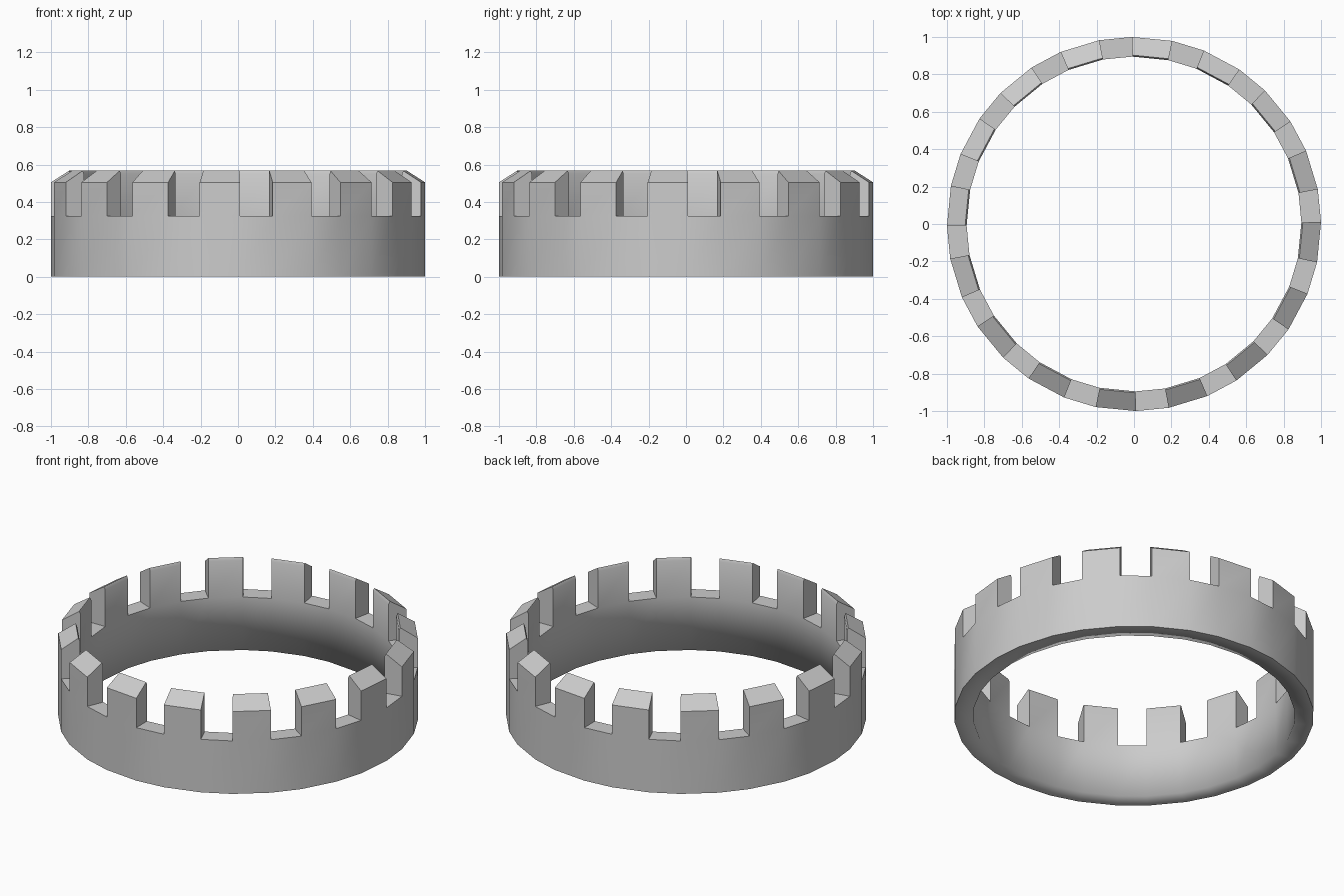
import bpy, bmesh, math

if "Cube" in bpy.data.objects:
    bpy.data.objects.remove(bpy.data.objects["Cube"])

N = 16                       # merlons around the ring
PITCH = 2 * math.pi / N
HALF = math.radians(6.2)     # half the angle covered by one merlon
R_OUT, R_IN, R_PEAK = 1.0, 0.895, 0.903
Z_FLOOR, Z_OUT, Z_IN, Z_PEAK = 0.325, 0.505, 0.55, 0.567

bm = bmesh.new()


def point(r, a, z):
    return bm.verts.new((r * math.cos(a), r * math.sin(a), z))


# Angles of the wall corners: start and end of each merlon
angles = []
for k in range(N):
    c = math.radians(-5.625) + k * PITCH
    angles += [c - HALF, c + HALF]

# Wall section at every corner, plus the sloped merlon profile above it
wall = [[point(R_OUT, a, 0), point(R_OUT, a, Z_FLOOR),
         point(R_IN, a, Z_FLOOR), point(R_IN, a, 0)] for a in angles]
crown = [[point(R_OUT, a, Z_OUT), point(R_PEAK, a, Z_PEAK),
          point(R_IN, a, Z_IN)] for a in angles]

count = len(angles)
for i in range(count):
    j = (i + 1) % count
    A, B = wall[i], wall[j]
    # Ring: outside, inside, bottom
    for p, q in ((0, 1), (2, 3), (3, 0)):
        bm.faces.new((A[p], B[p], B[q], A[q]))
    if i % 2:
        # Gap floor
        bm.faces.new((A[1], B[1], B[2], A[2]))
    else:
        # Merlon: front, sloped top, small chamfer, back and both cheeks
        P = [A[1]] + crown[i] + [A[2]]
        Q = [B[1]] + crown[j] + [B[2]]
        for s in range(4):
            bm.faces.new((P[s], Q[s], Q[s + 1], P[s + 1]))
        bm.faces.new(P)
        bm.faces.new(Q[::-1])

bmesh.ops.recalc_face_normals(bm, faces=bm.faces)

# Smooth round the ring, sharp at the crown; inner bottom edge stays soft
inner_bottom = {w[3] for w in wall}
for f in bm.faces:
    f.smooth = True
for e in bm.edges:
    soft = all(v in inner_bottom for v in e.verts)
    e.smooth = soft or (len(e.link_faces) == 2 and
                        e.calc_face_angle() < math.radians(30))

mesh = bpy.data.meshes.new("crenellated_ring")
bm.to_mesh(mesh)
bm.free()
ring = bpy.data.objects.new("crenellated_ring", mesh)
bpy.context.collection.objects.link(ring)
